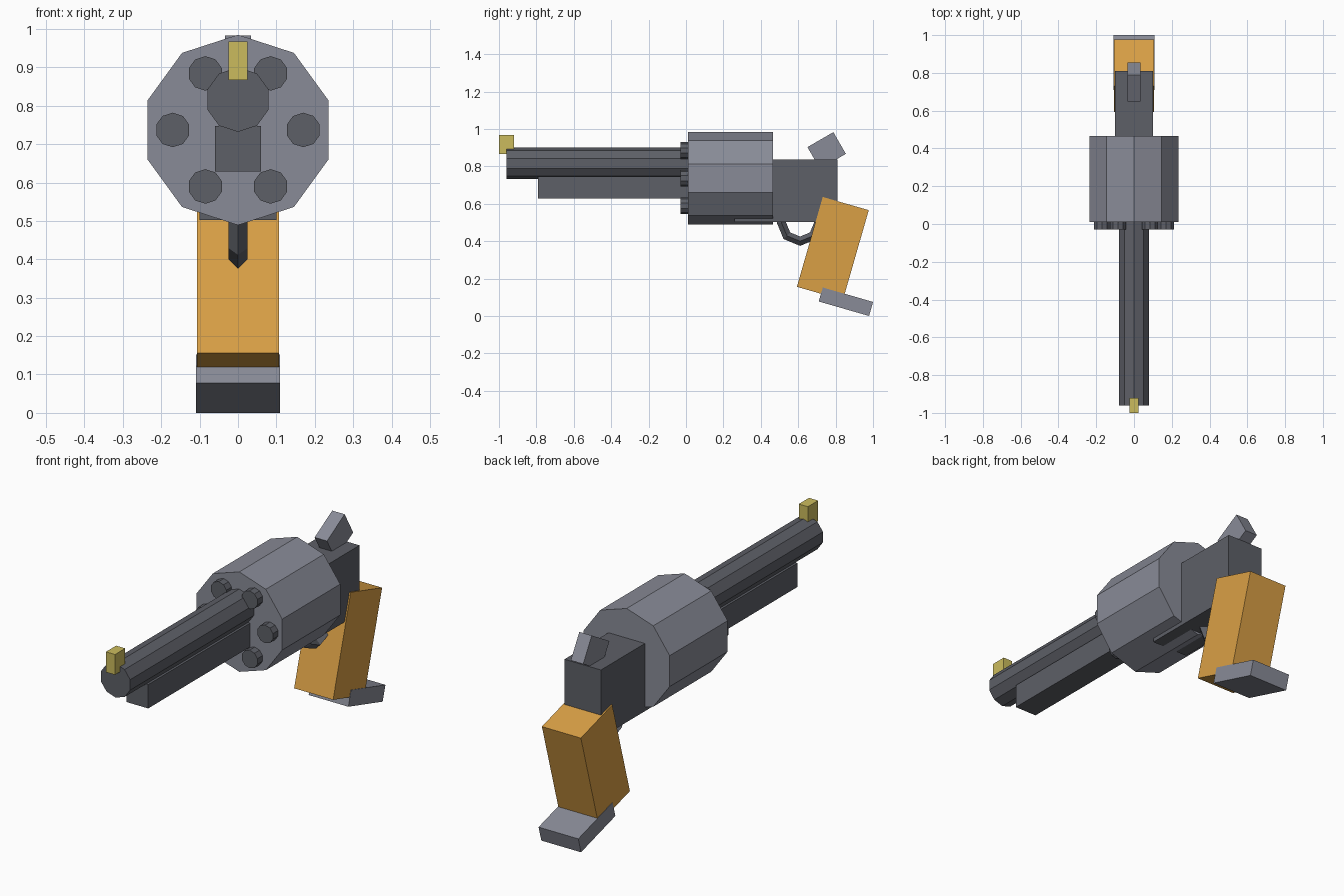
import bpy, math

if "Cube" in bpy.data.objects:
    bpy.data.objects.remove(bpy.data.objects["Cube"])


def material(name, rgb):
    m = bpy.data.materials.new(name)
    m.diffuse_color = (*rgb, 1)
    m.use_nodes = True
    m.node_tree.nodes["Principled BSDF"].inputs["Base Color"].default_value = m.diffuse_color
    return m


STEEL = material("light steel", (0.25, 0.26, 0.31))
GUNMETAL = material("dark gunmetal", (0.11, 0.115, 0.135))
WOOD = material("orange wood", (0.70, 0.35, 0.06))
BRASS = material("brass", (0.60, 0.50, 0.11))


def finish(name, mat):
    ob = bpy.context.object
    ob.name = ob.data.name = name
    ob.data.materials.append(mat)
    return ob


def box(name, mat, centre, size, tilt=0):
    bpy.ops.mesh.primitive_cube_add(size=1, location=centre, rotation=(tilt, 0, 0))
    ob = finish(name, mat)
    ob.scale = size
    return ob


def rod(name, mat, x, z, radius, y0, y1, sides=10):
    # Faceted rod along y, with one edge pointing straight up
    bpy.ops.mesh.primitive_cylinder_add(
        vertices=sides, radius=radius, depth=y1 - y0,
        location=(x, (y0 + y1) / 2, z), rotation=(math.pi / 2, 0, 0))
    return finish(name, mat)


# Drum and its six chambers
rod("drum", STEEL, 0, 0.737, 0.248, 0.01, 0.465)
for i in range(6):
    a = math.radians(60 * i)
    rod(f"chamber_{i + 1}", GUNMETAL, 0.17 * math.cos(a), 0.737 + 0.17 * math.sin(a),
        0.045, -0.03, 0.03)

# Barrel, lug below it, front sight
rod("barrel", GUNMETAL, 0, 0.816, 0.084, -0.96, 0.03)
box("under_lug", GUNMETAL, (0, -0.38, 0.688), (0.12, 0.82, 0.118))
box("front_sight", BRASS, (0, -0.96, 0.917), (0.05, 0.08, 0.101))

# Frame reaches forward under the drum
box("frame", GUNMETAL, (0, 0.535, 0.67), (0.2, 0.55, 0.336))

# Hammer
box("hammer", STEEL, (0, 0.752, 0.885), (0.068, 0.16, 0.134), math.radians(30))

# Trigger guard: eight-sided ring with diamond section
bpy.ops.mesh.primitive_torus_add(
    major_segments=8, minor_segments=4, major_radius=0.1, minor_radius=0.025,
    location=(0, 0.61, 0.5), rotation=(0, math.pi / 2, 0))
finish("trigger_guard", GUNMETAL)

# Grip and butt plate lean back together
box("grip", WOOD, (0, 0.785, 0.361), (0.214, 0.256, 0.50), -0.28)
box("butt_plate", STEEL, (0, 0.855, 0.0765), (0.218, 0.28, 0.078), -0.28)
